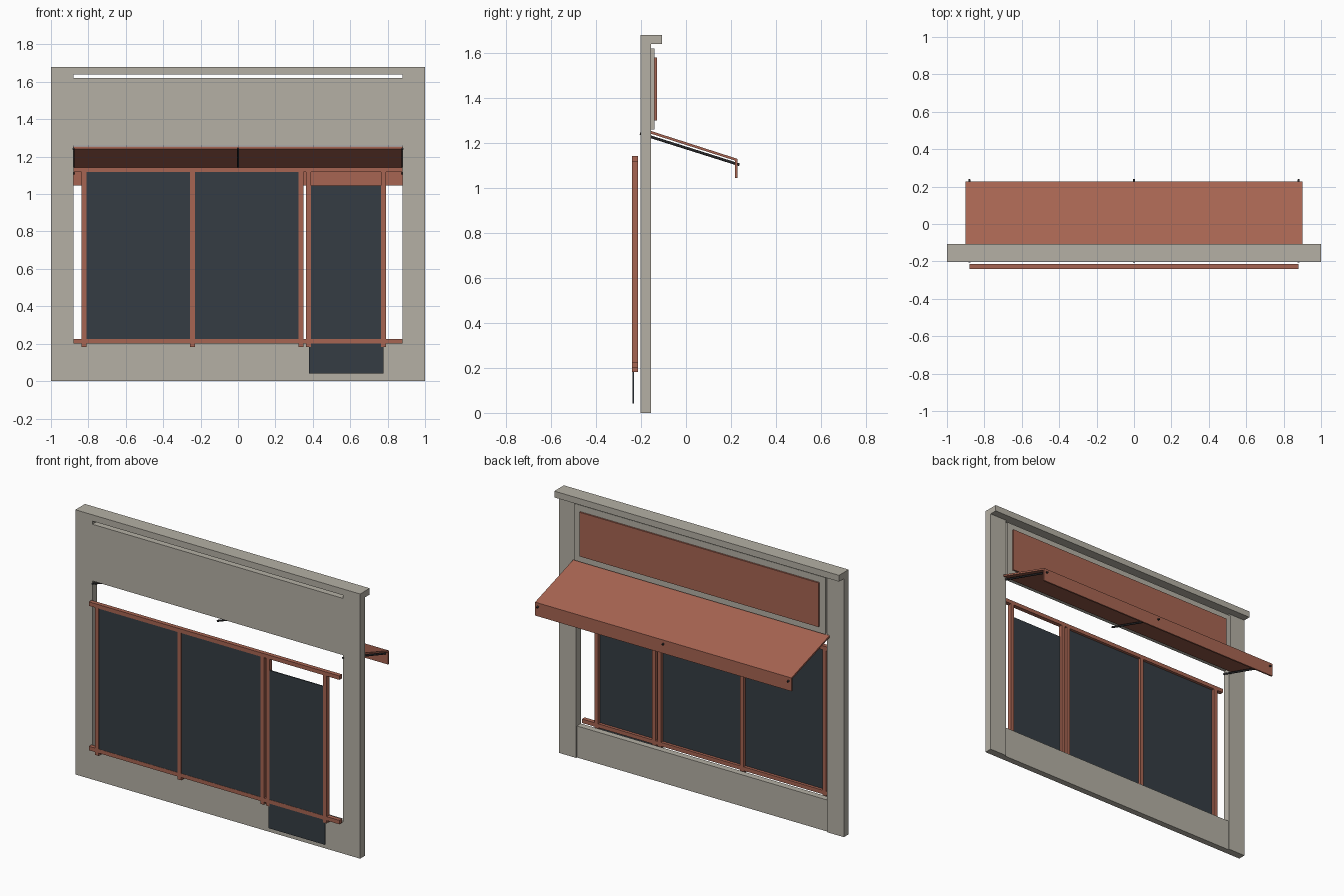
import bpy, bmesh
from mathutils import Vector

if "Cube" in bpy.data.objects:
    bpy.data.objects.remove(bpy.data.objects["Cube"])


def material(name, rgb):
    m = bpy.data.materials.new(name)
    m.diffuse_color = (*rgb, 1)
    m.use_nodes = True
    m.node_tree.nodes["Principled BSDF"].inputs["Base Color"].default_value = m.diffuse_color
    return m


STONE = material("stone", (0.46, 0.435, 0.375))
RED = material("red_paint", (0.39, 0.13, 0.085))
GLASS = material("dark_glass", (0.036, 0.046, 0.056))
METAL = material("dark_metal", (0.02, 0.02, 0.022))


def finish(name, bm, mat):
    bmesh.ops.recalc_face_normals(bm, faces=bm.faces)
    me = bpy.data.meshes.new(name)
    bm.to_mesh(me)
    bm.free()
    me.materials.append(mat)
    ob = bpy.data.objects.new(name, me)
    bpy.context.collection.objects.link(ob)
    return ob


def extrude_x(name, profile, x0, x1, mat):
    """Extrude a closed (y, z) profile from x0 to x1."""
    bm = bmesh.new()
    face = bm.faces.new([bm.verts.new((x0, y, z)) for y, z in profile])
    out = bmesh.ops.extrude_face_region(bm, geom=[face])
    moved = [v for v in out["geom"] if isinstance(v, bmesh.types.BMVert)]
    bmesh.ops.translate(bm, verts=moved, vec=(x1 - x0, 0, 0))
    return finish(name, bm, mat)


def box(name, x, y, z, mat):
    return extrude_x(name, [(y[0], z[0]), (y[1], z[0]), (y[1], z[1]), (y[0], z[1])],
                     x[0], x[1], mat)


def rod(name, a, b, r, mat):
    a, b = Vector(a), Vector(b)
    bm = bmesh.new()
    bmesh.ops.create_cone(bm, cap_ends=True, segments=12, radius1=r, radius2=r,
                          depth=(b - a).length)
    ob = finish(name, bm, mat)
    ob.location = (a + b) / 2
    ob.rotation_mode = 'QUATERNION'
    ob.rotation_quaternion = (b - a).to_track_quat('Z', 'Y')
    return ob


# Wall: two pillars, base panel, sign board and cornice
BACK, FACE = -0.203, -0.155
for side, x in (("left", (-1, -0.88)), ("right", (0.88, 1))):
    box(side + "_pillar", x, (BACK, FACE), (0, 1.64), STONE)
box("base_panel", (-0.88, 0.88), (BACK, -0.163), (0, 0.2), STONE)
box("sign_board", (-0.88, 0.88), (BACK, -0.14), (1.26, 1.62), STONE)
box("sign_panel", (-0.84, 0.84), (-0.14, -0.13), (1.30, 1.58), RED)
box("cornice", (-1, 1), (BACK, -0.107), (1.64, 1.68), STONE)

# Window frame: rails and uprights
for name, z in (("bottom_rail", (0.2, 0.225)), ("top_rail", (1.117, 1.142))):
    box(name, (-0.88, 0.88), (-0.24, -0.213), z, RED)
for i, x in enumerate((-0.823, -0.243, 0.337, 0.377, 0.778)):
    box(f"upright_{i + 1}", (x - 0.0125, x + 0.0125), (-0.24, -0.213), (0.182, 1.13), RED)

# Fixed panes and the lowered sliding pane
PANE = (-0.2385, -0.231)
box("left_pane", (-0.82, -0.243), PANE, (0.21, 1.125), GLASS)
box("middle_pane", (-0.243, 0.33), PANE, (0.21, 1.125), GLASS)
box("sliding_pane", (0.38, 0.777), PANE, (0.042, 1.045), GLASS)

# Awning with drop valance, and its three support arms
extrude_x("awning", [(-0.157, 1.254), (0.228, 1.13), (0.228, 1.045), (0.218, 1.045),
                     (0.218, 1.122), (-0.157, 1.242)], -0.9, 0.9, RED)
for side, x in (("left", -0.88), ("centre", 0), ("right", 0.88)):
    rod(side + "_awning_arm", (x, -0.205, 1.243), (x, 0.238, 1.103), 0.006, METAL)
